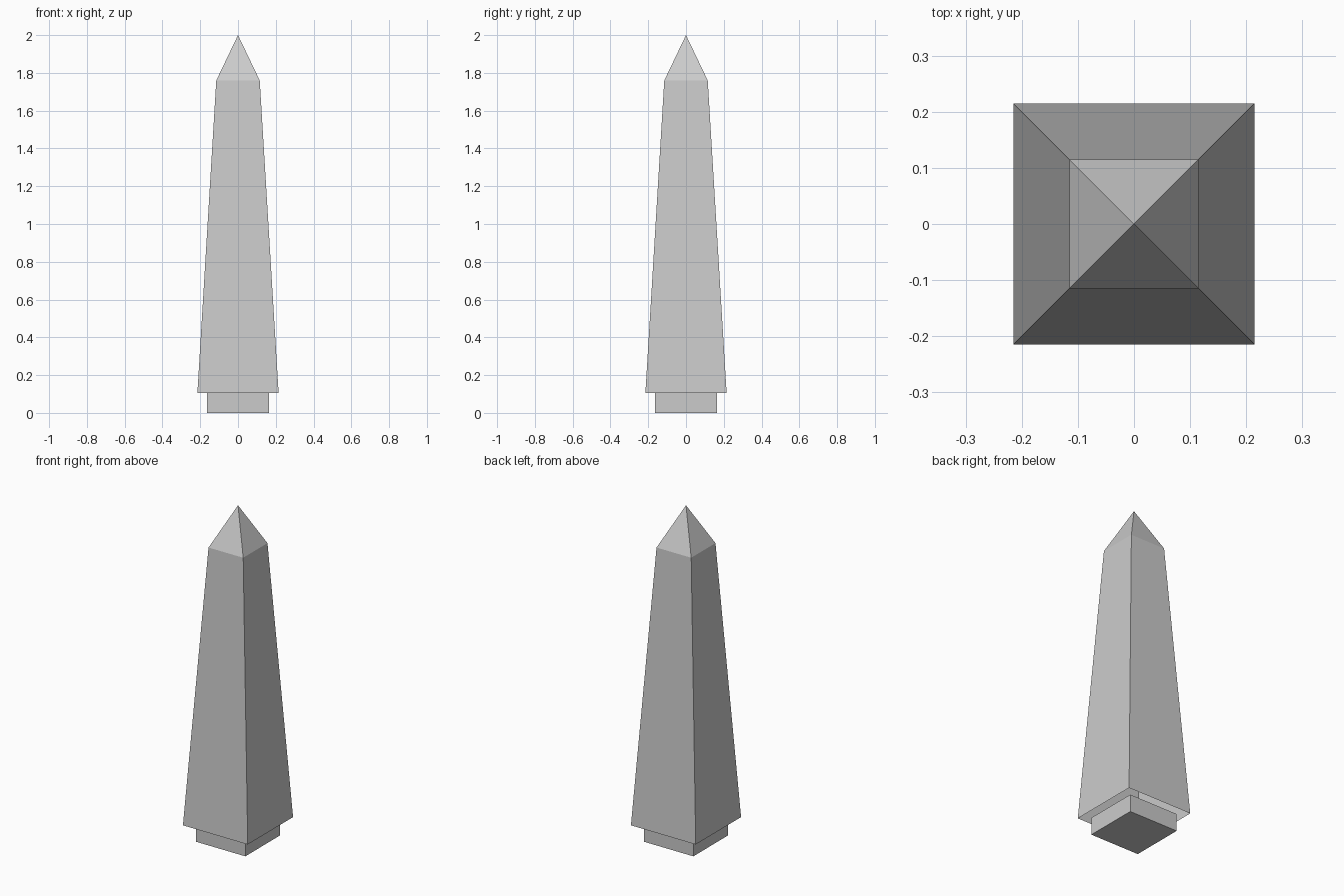
import bpy
import bmesh

if "Cube" in bpy.data.objects:
    bpy.data.objects.remove(bpy.data.objects["Cube"])

stone = bpy.data.materials.new("light_grey_stone")
stone.diffuse_color = (0.6, 0.6, 0.6, 1.0)
stone.use_nodes = True
stone.node_tree.nodes["Principled BSDF"].inputs["Base Color"].default_value = stone.diffuse_color


def square_tower(name, levels, cap_bottom, cap_top):
    """Skin a stack of square rings given as (half width, height); half width 0 is a point."""
    bm = bmesh.new()
    rings = []
    for h, z in levels:
        if h == 0:
            rings.append([bm.verts.new((0, 0, z))] * 4)
        else:
            rings.append([bm.verts.new((sx * h, sy * h, z))
                          for sx, sy in ((-1, -1), (1, -1), (1, 1), (-1, 1))])
    for low, high in zip(rings, rings[1:]):
        for i in range(4):
            j = (i + 1) % 4
            corners = [low[i], low[j], high[j], high[i]]
            bm.faces.new(list(dict.fromkeys(corners)))
    if cap_bottom:
        bm.faces.new(rings[0][::-1])
    if cap_top:
        bm.faces.new(rings[-1])
    mesh = bpy.data.meshes.new(name)
    bm.to_mesh(mesh)
    bm.free()
    mesh.materials.append(stone)
    obj = bpy.data.objects.new(name, mesh)
    bpy.context.collection.objects.link(obj)
    return obj


# Square foot block
square_tower("foot_block", [(0.163, 0.0), (0.163, 0.105)], True, True)

# Tapered shaft with pyramid tip, hollow and open underneath
square_tower("obelisk_shaft", [(0.215, 0.105), (0.115, 1.76), (0, 2.0)], False, False)
